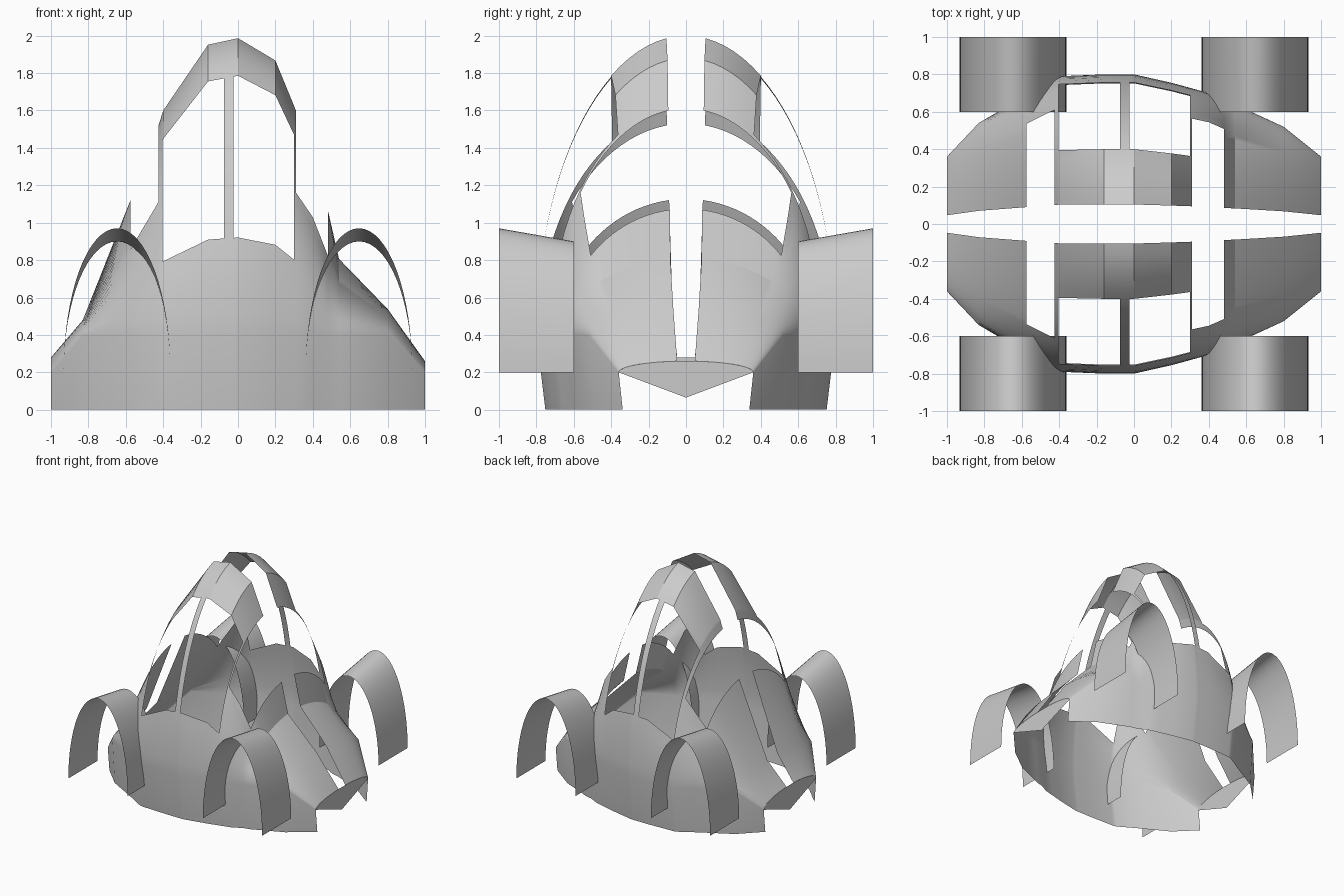
import bpy
import bmesh
from math import sin, cos, pi, radians

if "Cube" in bpy.data.objects:
    bpy.data.objects.remove(bpy.data.objects["Cube"], do_unlink=True)

grey = bpy.data.materials.new("light_grey")
COLOUR = (0.6, 0.6, 0.6, 1)
grey.use_nodes = True
grey.diffuse_color = COLOUR
grey.node_tree.nodes["Principled BSDF"].inputs["Base Color"].default_value = COLOUR

# Body stations along x: half width, height of the arc, height of the waistline
STATIONS = [
    (-1, .36, .08, .2), (-.83, .54, .08, .4), (-.575, .69, .727, .4),
    (-.425, .785, 1.13, .4), (-.4, .79, 1.21, .4), (-.16, .8, 1.565, .4),
    (0, .8, 1.6, .4), (.2, .755, 1.48, .4), (.31, .725, 1.21, .4),
    (.4, .7, 1, .4), (.48, .655, .675, .4), (.54, .64, .41, .4),
    (.8, .52, .14, .4), (1, .36, .06, .2)]

# Angles measured from the roof line down to the waist
GAP, ROOF, SHOULDER, SILL, WAIST = 7.5, 30, 51, 71, 90


def section(x):
    for a, b in zip(STATIONS, STATIONS[1:]):
        if x <= b[0]:
            f = (x - a[0]) / (b[0] - a[0])
            return [p + (q - p) * f for p, q in zip(a[1:], b[1:])]


def skin(x, angle):
    width, height, waist = section(x)
    if angle > WAIST:                       # bottom of the skirt
        return (x, -width * .94, 0)
    t = radians(angle)
    return (x, -width * sin(t), waist + height * cos(t))


def is_open(x, angle):
    """True inside the windows and windscreens."""
    if angle < SHOULDER and (-.575 < x < -.425 or .31 < x < .48):
        return True
    in_window = -.405 < x < -.075 or -.025 < x < .3
    return in_window and ROOF < angle < SILL


def finish(name, bm, mirror=(False, True, False), smooth=30):
    bmesh.ops.recalc_face_normals(bm, faces=bm.faces)
    mesh = bpy.data.meshes.new(name)
    bm.to_mesh(mesh)
    bm.free()
    mesh.materials.append(grey)
    obj = bpy.data.objects.new(name, mesh)
    bpy.context.collection.objects.link(obj)
    bpy.ops.object.select_all(action='DESELECT')
    obj.select_set(True)
    bpy.context.view_layer.objects.active = obj
    bpy.ops.object.shade_smooth_by_angle(angle=radians(smooth))
    if any(mirror):
        mod = obj.modifiers.new("mirror", 'MIRROR')
        mod.use_axis = mirror
        mod.use_mirror_merge = False
    return obj


def sheet(bm, rows, us, vs, skip=lambda u, v: False):
    """Grid of quads over the parameters us and vs, leaving out skipped cells."""
    grid = [[bm.verts.new(rows(u, v)) for v in vs] for u in us]
    for i in range(len(us) - 1):
        for j in range(len(vs) - 1):
            if not skip((us[i] + us[i + 1]) / 2, (vs[j] + vs[j + 1]) / 2):
                bm.faces.new((grid[i][j], grid[i + 1][j],
                              grid[i + 1][j + 1], grid[i][j + 1]))
    loose = [v for v in bm.verts if not v.link_faces]
    bmesh.ops.delete(bm, geom=loose, context='VERTS')


# Body shell: one half with its openings, mirrored across the centre gap
xs = sorted({s[0] for s in STATIONS} | {-.405, -.075, -.025, .3})
angles = []
for a, b, n in ((GAP, ROOF, 6), (ROOF, SHOULDER, 6), (SHOULDER, SILL, 5), (SILL, WAIST, 5)):
    angles += [a + (b - a) * k / n for k in range(n)]
angles += [WAIST, WAIST + 10]
bm = bmesh.new()
sheet(bm, skin, xs, angles, is_open)
finish("body_shell", bm)

# End plates: arched top, pointed bottom
for name, x in (("right_end_plate", -1), ("left_end_plate", 1)):
    bm = bmesh.new()
    width, height, waist = section(x)
    outline = [(x, -width * cos(pi * k / 24), waist + height * sin(pi * k / 24))
               for k in range(25)]
    bm.faces.new([bm.verts.new(p) for p in outline + [(x, 0, .065)]])
    finish(name, bm, mirror=(False, False, False))

# Wheel arches: half ellipses rising slightly outwards
bm = bmesh.new()


def arch(t, y):
    rise = .7 + (y - .6) * .175
    return (.647 + .285 * cos(t), y, .2 + rise * sin(t))


sheet(bm, arch, [pi * k / 32 for k in range(33)], [.6, 1])
finish("wheel_arches", bm, mirror=(True, True, False))
